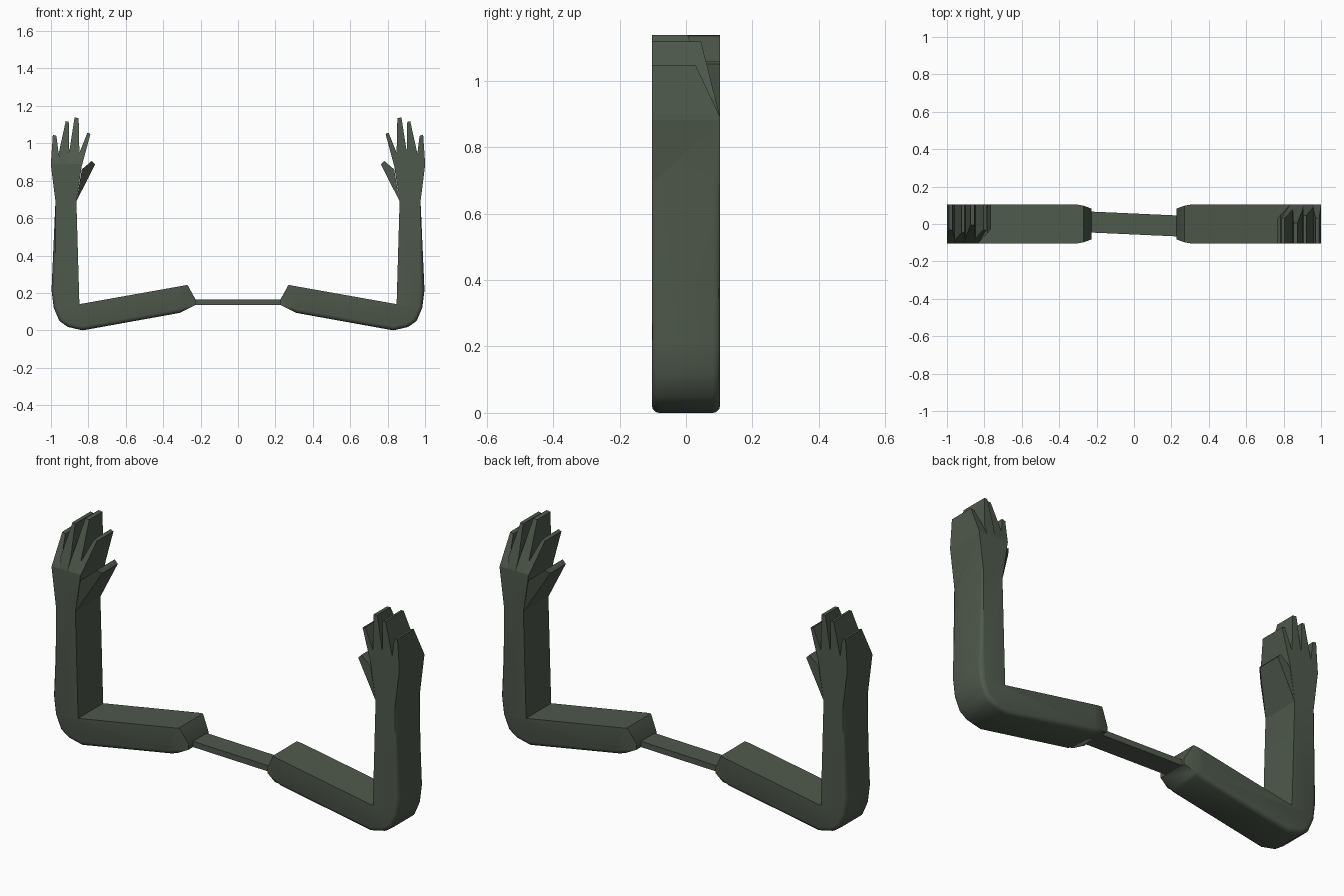
import bpy, bmesh, math
from mathutils import Vector, Matrix

cube = bpy.data.objects.get("Cube")
if cube:
    bpy.data.objects.remove(cube, do_unlink=True)

mat = bpy.data.materials.new("dark_grey_green")
mat.use_nodes = True
color = (0.078, 0.100, 0.073, 1)
mat.diffuse_color = color
mat.node_tree.nodes["Principled BSDF"].inputs["Base Color"].default_value = color

HALF = 0.103  # half depth of the arms


def prism(outline, half=HALF):
    """Extrude an x-z outline along y."""
    bm = bmesh.new()
    face = bm.faces.new([bm.verts.new((x, -half, z)) for x, z in outline])
    ext = bmesh.ops.extrude_face_region(bm, geom=[face])
    verts = [v for v in ext["geom"] if isinstance(v, bmesh.types.BMVert)]
    bmesh.ops.translate(bm, verts=verts, vec=(0, 2 * half, 0))
    bmesh.ops.recalc_face_normals(bm, faces=bm.faces[:])
    return bm


def slice_off(bm, a, b, c):
    """Cut along the plane through three points, removing the back corner."""
    a, b, c = Vector(a), Vector(b), Vector(c)
    normal = (b - a).cross(c - a).normalized()
    if normal.y < 0:
        normal.negate()
    geom = bm.verts[:] + bm.edges[:] + bm.faces[:]
    bmesh.ops.bisect_plane(bm, geom=geom, plane_co=a, plane_no=normal,
                           clear_outer=True, dist=1e-5)
    bmesh.ops.holes_fill(bm, edges=[e for e in bm.edges if e.is_boundary], sides=0)


def finish(bm, name, turn=0, smooth=False):
    bmesh.ops.transform(bm, matrix=Matrix.Rotation(turn, 4, "Z"), verts=bm.verts[:])
    bmesh.ops.recalc_face_normals(bm, faces=bm.faces[:])
    mesh = bpy.data.meshes.new(name)
    bm.to_mesh(mesh)
    bm.free()
    mesh.materials.append(mat)
    ob = bpy.data.objects.new(name, mesh)
    bpy.context.collection.objects.link(ob)
    if smooth:
        bpy.ops.object.select_all(action="DESELECT")
        ob.select_set(True)
        bpy.context.view_layer.objects.active = ob
        bpy.ops.object.shade_smooth_by_angle(angle=math.radians(35))


def arm(name, turn):
    bm = prism([(1.0, .88), (.976, .69), (.997, .215), (.985, .12), (.955, .05),
                (.91, .018), (.83, 0), (.313, .093), (.227, .135), (.227, .165),
                (.27, .243), (.313, .235), (.848, .14), (.864, .69), (.835, .88)])
    # tapered shoulder end
    bmesh.ops.bisect_plane(bm, geom=bm.verts[:] + bm.edges[:] + bm.faces[:],
                           plane_co=(.3, 0, 0), plane_no=(1, 0, 0))
    for v in bm.verts:
        if v.co.x < .29:
            v.co.y *= .8 if v.co.x < .25 else .95
    bm.normal_update()

    # rounded outer and lower edges
    def rounded(e):
        caps = [f for f in e.link_faces if abs(f.normal.y) > .9]
        sides = [f for f in e.link_faces if abs(f.normal.y) < .5]
        mid = (e.verts[0].co + e.verts[1].co) / 2
        return (len(caps) == 1 and len(sides) == 1 and mid.z < .6 and mid.x > .3
                and (sides[0].normal.x > .3 or sides[0].normal.z < -.3))

    bmesh.ops.bevel(bm, geom=[e for e in bm.edges if rounded(e)], offset=.022,
                    segments=3, profile=.5, affect="EDGES", clamp_overlap=True)
    finish(bm, name, turn, True)


# base left/right, valley left/right, tip left/right, where the slope starts
FINGERS = {
    "little_finger": [(.955, .88), (.959, .945), (.971, 1.04), (.990, 1.045), (1.0, .90), (1.0, .88), .03],
    "ring_finger": [(.91, .88), (.902, .955), (.905, 1.115), (.921, 1.118), (.959, .945), (.955, .88), .045],
    "middle_finger": [(.87, .88), (.848, .95), (.852, 1.135), (.874, 1.138), (.902, .955), (.91, .88), .005],
    "index_finger": [(.835, .88), (.832, .89), (.789, 1.05), (.805, 1.057), (.848, .95), (.87, .88), .03],
}


def hand(side, turn):
    for name, (*outline, start) in FINGERS.items():
        bm = prism(outline)
        top = max(z for x, z in outline)
        slice_off(bm, (0, start, top), (1, start, top), (0, HALF, .89))
        finish(bm, side + "_" + name, turn)
    # thumb, sloping back to the wrist
    bm = prism([(.864, .69), (.764, .887), (.782, .906), (.835, .86)])
    slice_off(bm, (.864, HALF, .69), (.835, HALF, .86), (.768, .03, .895))
    finish(bm, side + "_thumb", turn)


# the second arm is the first turned half way round
for side, turn in (("left", 0), ("right", math.pi)):
    arm(side + "_arm", turn)
    hand(side, turn)

# slightly skewed connecting bar
bar = prism([(-.25, .135), (.25, .135), (.25, .165), (-.25, .165)], .056)
for v in bar.verts:
    v.co.y -= .045 * v.co.x
finish(bar, "connecting_bar")
